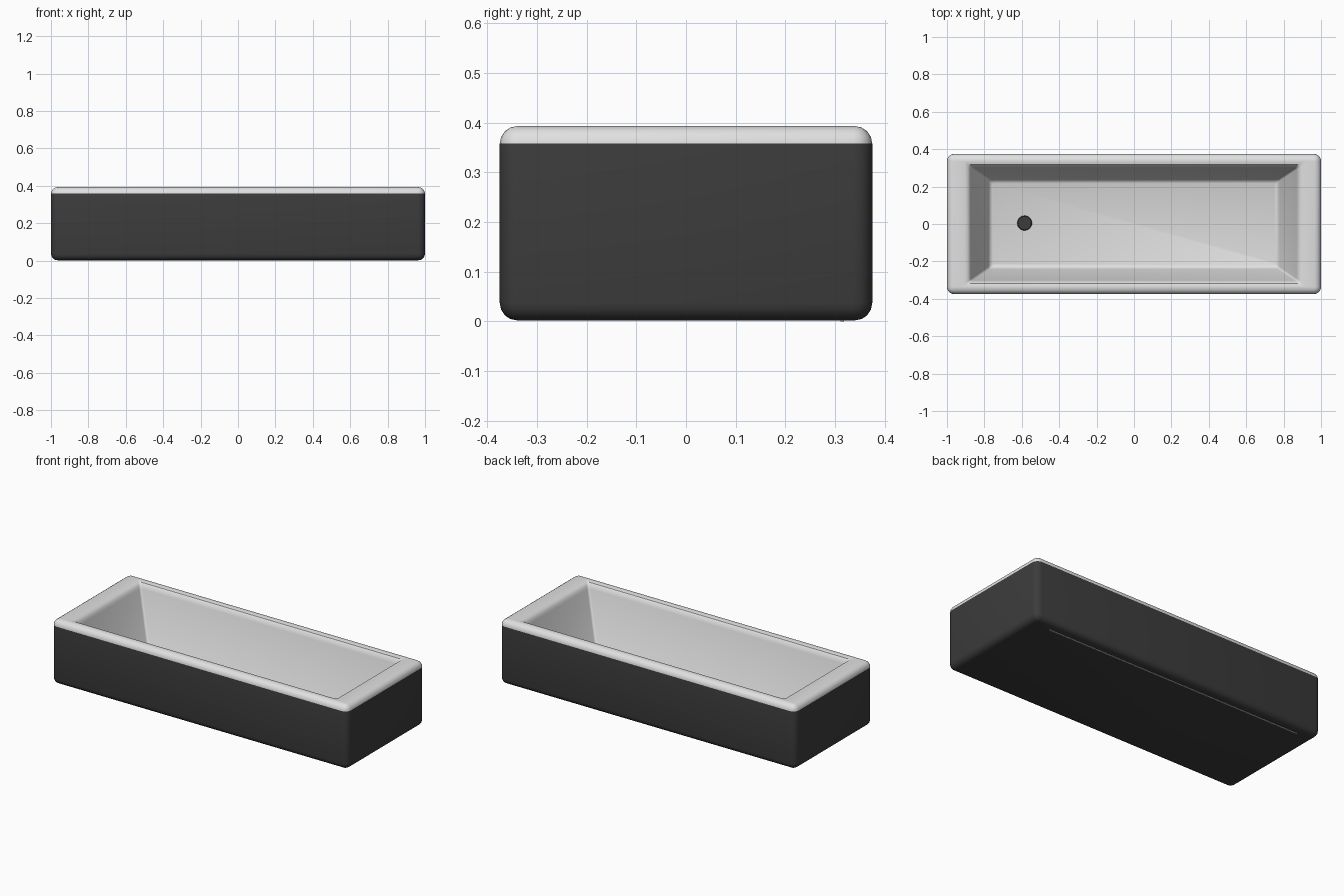
import bpy, bmesh
from math import sin, cos, pi

cube = bpy.data.objects.get("Cube")
if cube:
    bpy.data.objects.remove(cube)


def material(name, value):
    m = bpy.data.materials.new(name)
    m.use_nodes = True
    colour = (value, value, value, 1)
    m.diffuse_color = colour
    m.node_tree.nodes["Principled BSDF"].inputs["Base Color"].default_value = colour
    return m


DARK = material("charcoal", 0.045)
WHITE = material("white enamel", 0.75)
HX, HY, TOP, BASE, ROUND, STEPS = 1.0, 0.375, 0.393, 0.002, 0.035, 4


def rounded_ring(bm, hx, hy, r, z):
    """Rounded rectangle of vertices at height z."""
    ring = []
    for quarter, (sx, sy) in enumerate(((1, 1), (-1, 1), (-1, -1), (1, -1))):
        for i in range(STEPS + 1):
            a = (quarter + i / STEPS) * pi / 2
            ring.append(bm.verts.new((sx * (hx - r) + r * cos(a),
                                      sy * (hy - r) + r * sin(a), z)))
    return ring


def finish(bm, name, mats):
    mesh = bpy.data.meshes.new(name)
    bm.to_mesh(mesh)
    bm.free()
    ob = bpy.data.objects.new(name, mesh)
    bpy.context.collection.objects.link(ob)
    for m in mats:
        mesh.materials.append(m)
    bpy.ops.object.select_all(action="DESELECT")
    ob.select_set(True)
    bpy.context.view_layer.objects.active = ob
    bpy.ops.object.shade_smooth_by_angle(angle=0.6)
    return ob


# Tub: outer panel, rounded rim and sloping basin lofted in one piece
rings = []
for i in range(STEPS + 1):                      # rounded lower edge
    a = i / STEPS * pi / 2
    d = ROUND * (1 - sin(a))
    rings.append((HX - d, HY - d, ROUND - d + 0.003, BASE + ROUND * (1 - cos(a))))
wall_start = len(rings)
for i in range(STEPS + 1):                      # rounded rim
    a = i / STEPS * pi / 2
    d = ROUND * (1 - cos(a))
    rings.append((HX - d, HY - d, ROUND - d + 0.003, TOP - ROUND * (1 - sin(a))))
rings += [
    (0.905, 0.332, 0.012, TOP),                 # inner lip
    (0.888, 0.317, 0.012, 0.389),
    (0.876, 0.307, 0.012, 0.376),
    (0.870, 0.302, 0.012, 0.358),
    (0.778, 0.240, 0.012, 0.066),               # foot of the basin walls
    (0.770, 0.232, 0.012, 0.052),
    (0.757, 0.219, 0.012, 0.045),
]
bm = bmesh.new()
loops = [rounded_ring(bm, *r) for r in rings]
bm.faces.new(reversed(loops[0]))
for k, (low, high) in enumerate(zip(loops, loops[1:])):
    n = len(low)
    for i in range(n):
        j = (i + 1) % n
        f = bm.faces.new((low[i], low[j], high[j], high[i]))
        f.material_index = int(k >= wall_start)
bm.faces.new(loops[-1]).material_index = 1
finish(bm, "tub", (DARK, WHITE))

# Drain cover on the basin floor
bm = bmesh.new()
bmesh.ops.create_cone(bm, cap_ends=True, segments=32, radius1=0.04, radius2=0.036, depth=0.008)
bmesh.ops.translate(bm, verts=bm.verts, vec=(-0.585, 0.005, 0.048))
finish(bm, "drain", (DARK,))

# Thin pale strip along the underside
bm = bmesh.new()
bmesh.ops.create_cube(bm, size=1)
bmesh.ops.scale(bm, verts=bm.verts, vec=(1.74, 0.007, 0.004))
bmesh.ops.translate(bm, verts=bm.verts, vec=(-0.01, 0.315, 0.002))
finish(bm, "underside_strip", (WHITE,))
